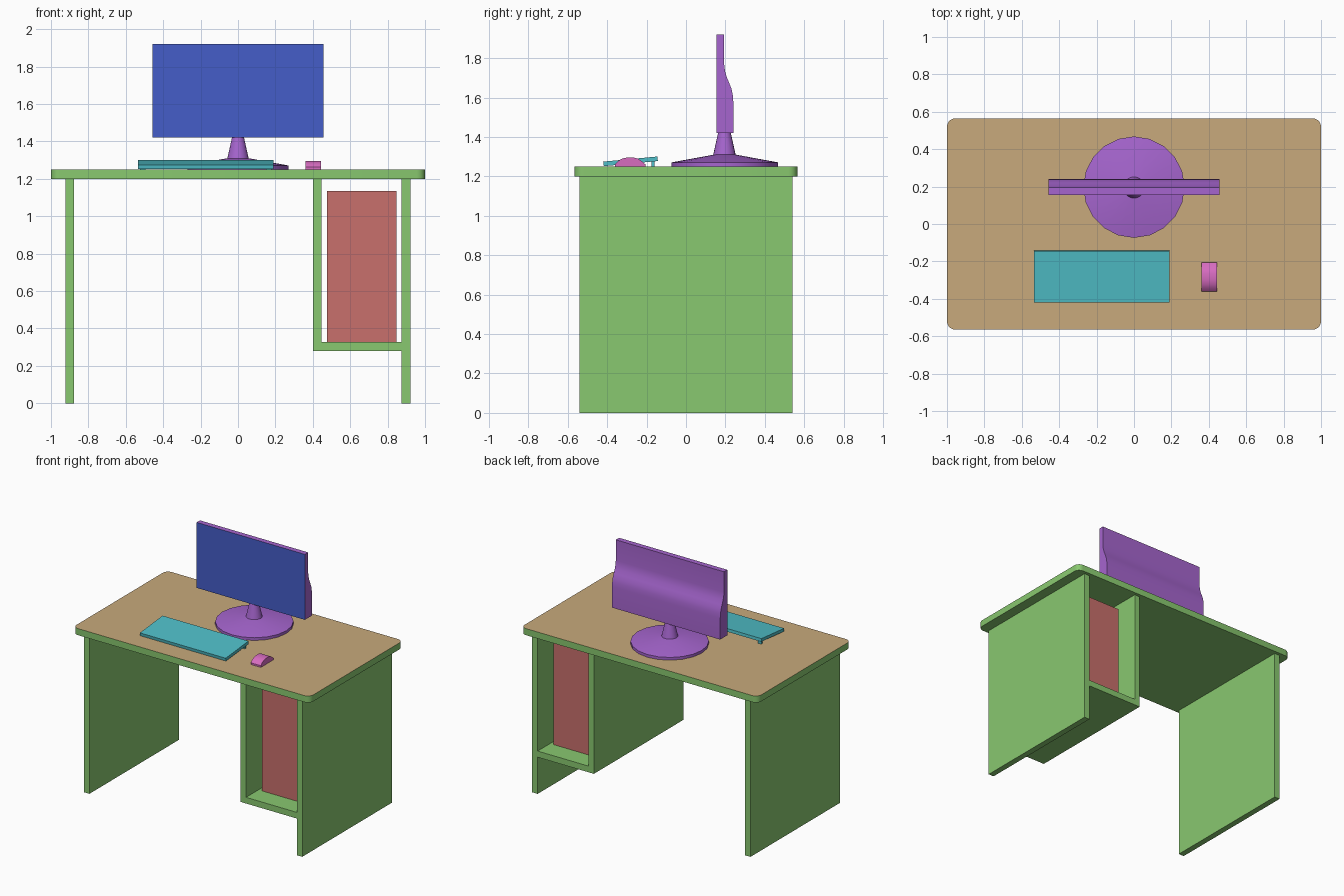
import bpy, bmesh, math
from mathutils import Vector

if "Cube" in bpy.data.objects:
    bpy.data.objects.remove(bpy.data.objects["Cube"])


def material(name, rgb):
    m = bpy.data.materials.new(name)
    m.diffuse_color = (*rgb, 1)
    m.use_nodes = True
    m.node_tree.nodes["Principled BSDF"].inputs["Base Color"].default_value = m.diffuse_color
    return m


GREEN = material("frame_green", (0.25, 0.58, 0.16))
TAN = material("top_tan", (0.58, 0.40, 0.20))
RED = material("tower_red", (0.58, 0.16, 0.15))
PURPLE = material("monitor_purple", (0.38, 0.13, 0.62))
BLUE = material("screen_blue", (0.06, 0.11, 0.58))
TEAL = material("keyboard_teal", (0.08, 0.52, 0.58))
PINK = material("mouse_pink", (0.68, 0.15, 0.53))


def finish(name, bm, mats, smooth=None):
    bmesh.ops.recalc_face_normals(bm, faces=bm.faces[:])
    me = bpy.data.meshes.new(name)
    bm.to_mesh(me)
    bm.free()
    for m in mats:
        me.materials.append(m)
    ob = bpy.data.objects.new(name, me)
    bpy.context.collection.objects.link(ob)
    if smooth:
        bpy.ops.object.select_all(action='DESELECT')
        ob.select_set(True)
        bpy.context.view_layer.objects.active = ob
        bpy.ops.object.shade_smooth_by_angle(angle=math.radians(smooth))
    return ob


def prism(name, pts, shift, mats, accent=None, smooth=None):
    """Extrude a closed outline; faces looking along accent get material 1."""
    bm = bmesh.new()
    face = bm.faces.new([bm.verts.new(p) for p in pts])
    ext = bmesh.ops.extrude_face_region(bm, geom=[face], use_keep_orig=True)
    new = [v for v in ext["geom"] if isinstance(v, bmesh.types.BMVert)]
    bmesh.ops.translate(bm, verts=new, vec=Vector(shift))
    bmesh.ops.recalc_face_normals(bm, faces=bm.faces[:])
    if accent:
        for f in bm.faces:
            if f.normal.dot(Vector(accent)) > 0.99:
                f.material_index = 1
    return finish(name, bm, mats, smooth)


def side_prism(name, yz, x0, x1, mats, **kw):
    return prism(name, [(x0, y, z) for y, z in yz], (x1 - x0, 0, 0), mats, **kw)


def box(name, x0, x1, y0, y1, z0, z1, mat):
    return side_prism(name, [(y0, z0), (y1, z0), (y1, z1), (y0, z1)], x0, x1, [mat])


def lathe(name, rings, cy, mat, n=20):
    """Stack of (radius, z) rings around a vertical axis, capped."""
    bm = bmesh.new()
    loops = [[bm.verts.new((r * math.sin(math.tau * i / n),
                            cy + r * math.cos(math.tau * i / n), z))
              for i in range(n)] for r, z in rings]
    for a, b in zip(loops, loops[1:]):
        for i in range(n):
            j = (i + 1) % n
            bm.faces.new((a[i], a[j], b[j], b[i]))
    bm.faces.new(loops[0])
    bm.faces.new(loops[-1])
    return finish(name, bm, [mat], 30)


# Desk top with rounded corners
R, top = 0.045, []
for k, (sx, sy) in enumerate([(1, 1), (-1, 1), (-1, -1), (1, -1)]):
    for i in range(6):
        a = math.pi / 2 * (k + i / 5)
        top.append((sx * (1 - R) + R * math.cos(a),
                    sy * (0.565 - R) + R * math.sin(a), 1.2))
prism("desk_top", top, (0, 0, 0.05), [GREEN, TAN], accent=(0, 0, 1), smooth=30)

# Side panels and computer compartment
D = 0.54
box("left_leg_panel", -0.923, -0.877, -D, D, 0, 1.2, GREEN)
box("right_leg_panel", 0.875, 0.921, -D, D, 0, 1.2, GREEN)
box("compartment_side", 0.40, 0.446, -D, D, 0.28, 1.2, GREEN)
box("compartment_shelf", 0.446, 0.875, -D, D, 0.28, 0.327, GREEN)
box("computer_tower", 0.475, 0.847, -0.39, 0.39, 0.327, 1.135, RED)

# Monitor: curved back profile, blue screen in front
screen = [(0.154, 1.42), (0.154, 1.92), (0.194, 1.92), (0.194, 1.765),
          (0.198, 1.735), (0.206, 1.705), (0.219, 1.675), (0.231, 1.645),
          (0.237, 1.615), (0.24, 1.58), (0.24, 1.42)]
side_prism("monitor", screen, -0.457, 0.457, [PURPLE, BLUE],
           accent=(0, -1, 0), smooth=30)
lathe("monitor_base", [(0.271, 1.25), (0.271, 1.271), (0.058, 1.31)], 0.197, PURPLE)
lathe("monitor_neck", [(0.058, 1.305), (0.032, 1.422)], 0.195, PURPLE)

# Keyboard: tilted slab with two rear feet
side_prism("keyboard", [(-0.417, 1.252), (-0.143, 1.278), (-0.145, 1.301), (-0.42, 1.275)],
           -0.535, 0.19, [TEAL])
for side, x in (("left", -0.525), ("right", 0.15)):
    box(f"keyboard_{side}_foot", x, x + 0.03, -0.175, -0.16, 1.25, 1.278, TEAL)

# Mouse: arched profile
mouse = [(-0.36, 1.25), (-0.36, 1.263), (-0.345, 1.278), (-0.325, 1.29),
         (-0.30, 1.296), (-0.265, 1.296), (-0.243, 1.29), (-0.225, 1.278),
         (-0.206, 1.261), (-0.206, 1.25)]
side_prism("mouse", mouse, 0.36, 0.445, [PINK], smooth=30)
